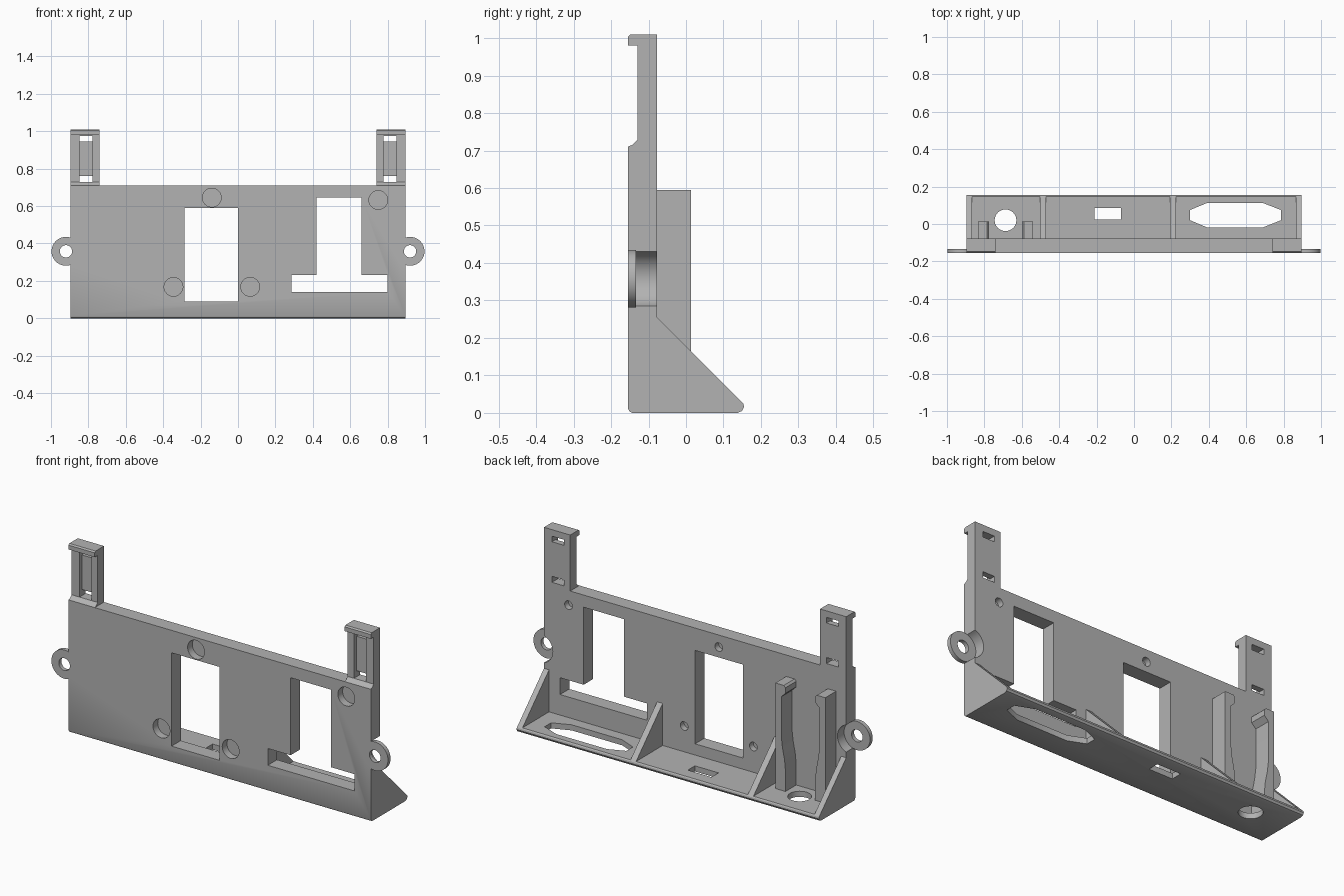
import bpy, bmesh, math

if "Cube" in bpy.data.objects:
    bpy.data.objects.remove(bpy.data.objects["Cube"])

grey = bpy.data.materials.new("plain grey")
grey.diffuse_color = (0.45, 0.45, 0.45, 1)
grey.use_nodes = True
grey.node_tree.nodes["Principled BSDF"].inputs["Base Color"].default_value = grey.diffuse_color


def prism(name, pts, axis, lo, hi):
    """Extrude a 2D profile along an axis: x uses (y,z), y uses (x,z), z uses (x,y)."""
    place = {"x": lambda a, b, t: (t, a, b),
             "y": lambda a, b, t: (a, t, b),
             "z": lambda a, b, t: (a, b, t)}[axis]
    bm = bmesh.new()
    low = [bm.verts.new(place(a, b, lo)) for a, b in pts]
    high = [bm.verts.new(place(a, b, hi)) for a, b in pts]
    n = len(pts)
    bm.faces.new(low)
    bm.faces.new(high)
    for i in range(n):
        j = (i + 1) % n
        bm.faces.new((low[i], low[j], high[j], high[i]))
    bmesh.ops.recalc_face_normals(bm, faces=bm.faces)
    me = bpy.data.meshes.new(name)
    bm.to_mesh(me)
    bm.free()
    me.materials.append(grey)
    ob = bpy.data.objects.new(name, me)
    bpy.context.collection.objects.link(ob)
    return ob


def rect(a0, a1, b0, b1):
    return [(a0, b0), (a1, b0), (a1, b1), (a0, b1)]


def circle(a, b, r, n=40):
    return [(a + r * math.cos(2 * math.pi * i / n),
             b + r * math.sin(2 * math.pi * i / n)) for i in range(n)]


def combine(ob, others, op="DIFFERENCE"):
    """Apply booleans in order, then remove the helpers."""
    for c in others:
        m = ob.modifiers.new("bool", "BOOLEAN")
        m.operation, m.object, m.solver = op, c, "EXACT"
    deps = bpy.context.evaluated_depsgraph_get()
    me = bpy.data.meshes.new_from_object(ob.evaluated_get(deps))
    ob.modifiers.clear()
    ob.data = me
    for c in others:
        bpy.data.objects.remove(c)


FRONT, BACK, EDGE, FLOOR = -0.155, -0.077, 0.895, 0.03
EAR_X, EAR_Z = 0.92, 0.358

# L-shaped body: upright plate and bottom shelf with rounded lower edges
body = prism("plate_and_shelf", [
    (FRONT, 0.012), (-0.151, 0.004), (-0.143, 0), (0.138, 0), (0.149, 0.005),
    (0.155, 0.016), (0.153, 0.025), (0.148, FLOOR), (BACK, FLOOR),
    (BACK, 0.71), (FRONT, 0.71)], "x", -EDGE, EDGE)

# Plate windows, shelf openings and clearance behind the ears
cuts = [
    prism("window", rect(-0.285, 0, 0.09, 0.59), "y", -0.2, -0.05),
    prism("tee_window", [(0.285, 0.14), (0.80, 0.14), (0.80, 0.23), (0.66, 0.23),
                         (0.66, 0.645), (0.42, 0.645), (0.42, 0.23), (0.285, 0.23)],
          "y", -0.2, -0.05),
    prism("round_hole", circle(-0.687, 0.02, 0.058), "z", -0.1, 0.1),
    prism("small_slot", rect(-0.21, -0.07, 0.025, 0.085), "z", -0.1, 0.1),
    prism("long_slot", [(0.30, 0.02), (0.39, -0.018), (0.69, -0.018), (0.785, 0.02),
                        (0.785, 0.075), (0.69, 0.112), (0.39, 0.112), (0.30, 0.075)],
          "z", -0.1, 0.1)]
# Screw holes: wide front recess and narrow back bore with a thin web between
for x, z in ((-0.14, 0.645), (0.75, 0.632), (-0.345, 0.168), (0.065, 0.168)):
    cuts.append(prism("recess", circle(x, z, 0.05), "y", -0.2, -0.115))
    cuts.append(prism("bore", circle(x, z, 0.023, 24), "y", -0.109, -0.05))
for s in (-1, 1):
    cuts.append(prism("clearance", circle(s * EAR_X, EAR_Z, 0.077), "y", -0.133, -0.05))
combine(body, cuts)

# Mounting ears
combine(body, [prism("ear", circle(s * EAR_X, EAR_Z, 0.077), "y", FRONT, -0.133)
               for s in (-1, 1)], "UNION")
combine(body, [prism("ear_hole", circle(s * EAR_X, EAR_Z, 0.033), "y", -0.2, -0.05)
               for s in (-1, 1)])

# Triangular ribs
for i, (x0, x1) in enumerate(((-EDGE, -0.865), (-0.503, -0.47),
                              (0.192, 0.225), (0.865, EDGE))):
    prism(f"rib_{i + 1}", [(BACK, FLOOR), (0.148, FLOOR), (BACK, 0.255)], "x", x0, x1)

# Hooked towers with a grooved front and two windows each
for side, s in (("left", -1), ("right", 1)):
    tower = prism(f"{side}_tower", [
        (FRONT, 0.71), (BACK, 0.71), (BACK, 1.01), (-0.148, 1.01), (FRONT, 1.003),
        (FRONT, 0.98), (-0.13, 0.98), (-0.13, 0.728), (-0.142, 0.716)],
        "x", *sorted((s * 0.74, s * EDGE)))
    a, b = sorted((s * 0.778, s * 0.848))
    combine(tower, [
        prism("groove", rect(a, b, 0.728, 0.975), "y", -0.14, -0.108),
        prism("top_window", rect(a, b, 0.945, 0.975), "y", -0.14, -0.05),
        prism("low_window", rect(a, b, 0.728, 0.76), "y", -0.14, -0.05)])

# Pair of cable clip posts facing each other across the round hole
for side, s in (("outer", -1), ("inner", 1)):
    prof = [(0.148, FLOOR), (0.148, 0.595), (0.098, 0.595), (0.088, 0.585),
            (0.088, 0.555), (0.113, 0.53), (0.113, 0.32), (0.106, 0.26),
            (0.094, 0.20), (0.088, 0.14), (0.088, FLOOR)]
    prism(f"{side}_clip_post", [(-0.687 + s * d, z) for d, z in prof],
          "y", BACK, 0.014)

# Smooth curved walls, keep sharp edges
for ob in bpy.context.collection.objects:
    ob.select_set(True)
    bpy.context.view_layer.objects.active = ob
bpy.ops.object.shade_smooth_by_angle(angle=math.radians(30))
